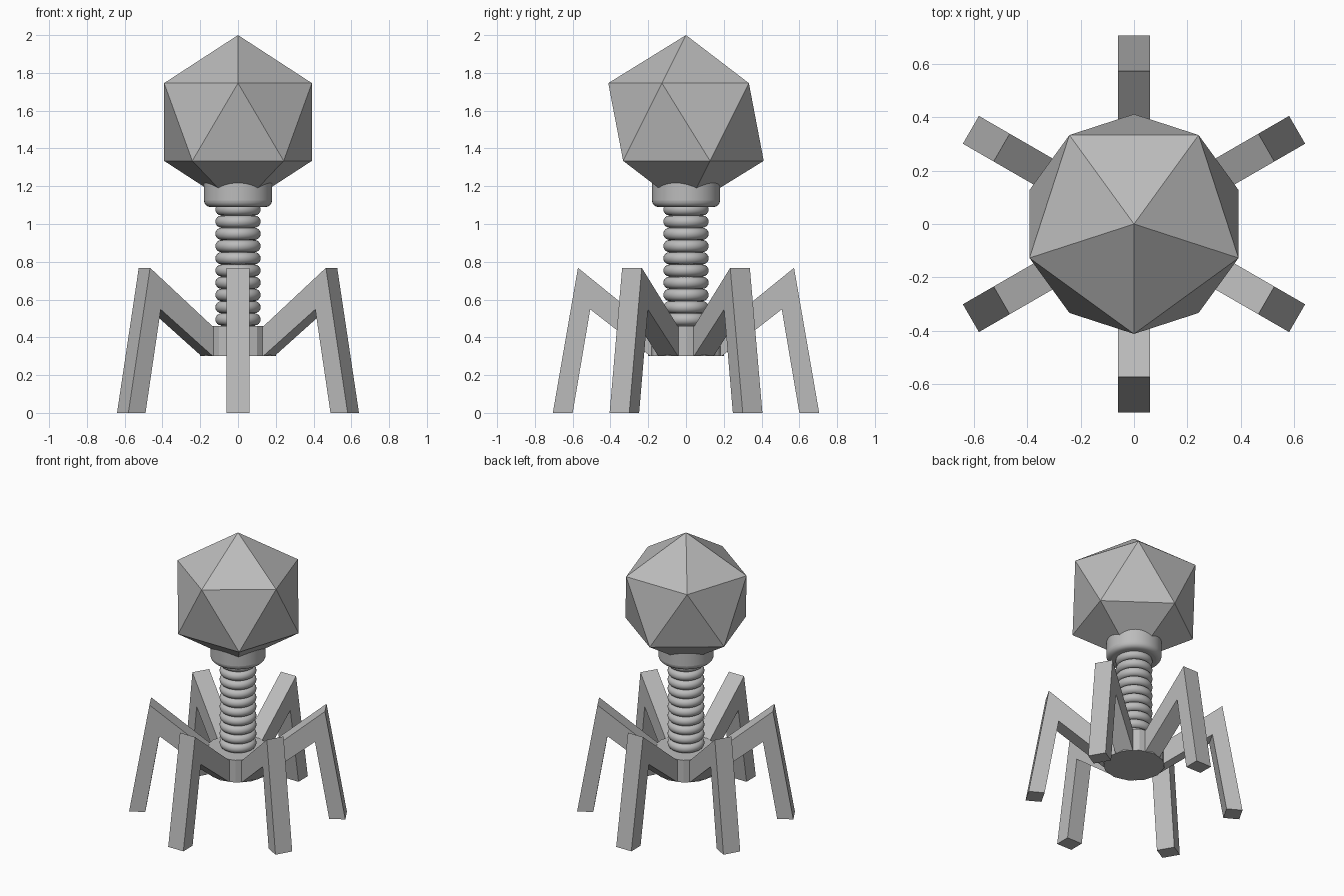
import bpy, bmesh, math
from mathutils import Matrix

cube = bpy.data.objects.get("Cube")
if cube:
    bpy.data.objects.remove(cube, do_unlink=True)

grey = bpy.data.materials.new("plain_grey")
grey.use_nodes = True
grey.diffuse_color = (0.5, 0.5, 0.5, 1)
grey.node_tree.nodes["Principled BSDF"].inputs["Base Color"].default_value = (0.5, 0.5, 0.5, 1)


def finish(name, bm):
    bmesh.ops.recalc_face_normals(bm, faces=bm.faces[:])
    mesh = bpy.data.meshes.new(name)
    bm.to_mesh(mesh)
    bm.free()
    mesh.materials.append(grey)
    obj = bpy.data.objects.new(name, mesh)
    bpy.context.collection.objects.link(obj)
    return obj


def smooth(obj):
    bpy.ops.object.select_all(action="DESELECT")
    obj.select_set(True)
    bpy.context.view_layer.objects.active = obj
    bpy.ops.object.shade_smooth_by_angle(angle=math.radians(40))


def cylinder(name, radius, bottom, top, sides):
    bm = bmesh.new()
    bmesh.ops.create_cone(bm, cap_ends=True, segments=sides, radius1=radius, radius2=radius,
                          depth=top - bottom,
                          matrix=Matrix.Translation((0, 0, (bottom + top) / 2)))
    return finish(name, bm)


# Head: regular icosahedron standing on a corner
R, MID = 0.46, 1.54
bm = bmesh.new()
ring_r, ring_z = R * 2 / math.sqrt(5), R / math.sqrt(5)


def ring(start, z):
    angles = [math.radians(start + 72 * i) for i in range(5)]
    return [bm.verts.new((ring_r * math.cos(a), ring_r * math.sin(a), z)) for a in angles]


upper, lower = ring(-90, MID + ring_z), ring(-54, MID - ring_z)
tip, base = bm.verts.new((0, 0, MID + R)), bm.verts.new((0, 0, MID - R))
for i in range(5):
    j = (i + 1) % 5
    bm.faces.new((tip, upper[i], upper[j]))
    bm.faces.new((upper[i], lower[i], upper[j]))
    bm.faces.new((upper[j], lower[i], lower[j]))
    bm.faces.new((base, lower[j], lower[i]))
finish("head", bm)

# Collar under the head, rounded at its rims
collar = cylinder("collar", 0.18, 1.09, 1.25, 48)
bevel = collar.modifiers.new("rounded_rim", "BEVEL")
bevel.width = 0.035
bevel.segments = 5
bevel.limit_method = "ANGLE"
bevel.angle_limit = math.radians(40)
smooth(collar)

# Tail: core with stacked rings
smooth(cylinder("tail_core", 0.09, 0.4, 1.15, 32))
for i in range(10):
    bpy.ops.mesh.primitive_torus_add(location=(0, 0, 0.495 + 0.0647 * i), major_radius=0.088,
                                     minor_radius=0.032, major_segments=48, minor_segments=16)
    coil = bpy.context.object
    coil.name = f"tail_ring_{i + 1}"
    coil.data.materials.append(grey)
    smooth(coil)

# Base plate
cylinder("base_plate", 0.2, 0.3, 0.46, 12)

# Legs: one bent side profile (distance out, height), given width and turned six times
PROFILE = [(0.15, 0.305), (0.188, 0.3), (0.507, 0.548), (0.6, 0), (0.705, 0),
           (0.572, 0.768), (0.192, 0.46), (0.15, 0.455)]
for i in range(6):
    bm = bmesh.new()
    side = bm.faces.new([bm.verts.new((r, -0.06, z)) for r, z in PROFILE])
    result = bmesh.ops.extrude_face_region(bm, geom=[side], use_keep_orig=True)
    moved = [g for g in result["geom"] if isinstance(g, bmesh.types.BMVert)]
    bmesh.ops.translate(bm, verts=moved, vec=(0, 0.12, 0))
    bmesh.ops.rotate(bm, verts=bm.verts[:], cent=(0, 0, 0),
                     matrix=Matrix.Rotation(math.radians(60 * i - 90), 3, "Z"))
    finish(f"leg_{i + 1}", bm)
